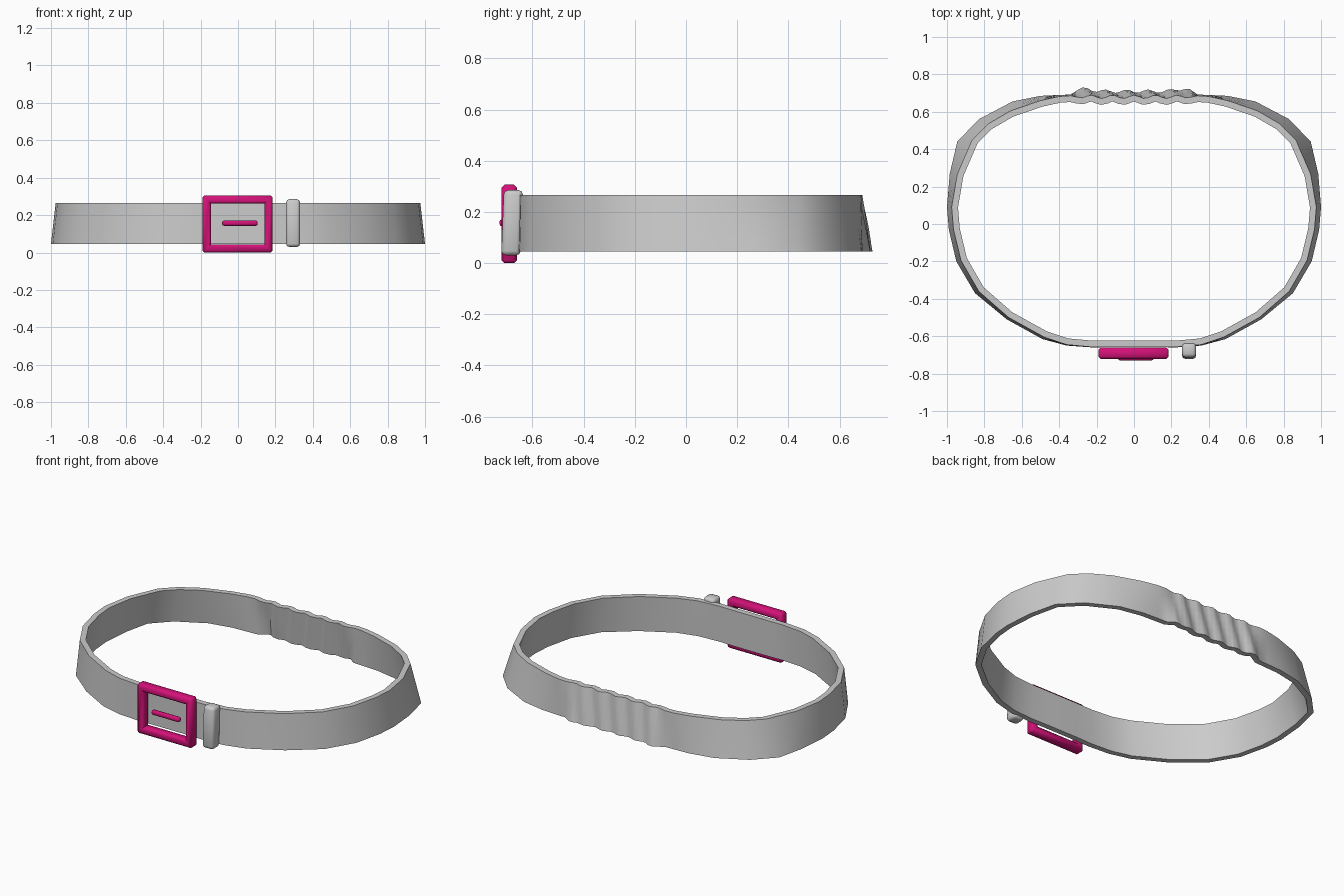
import bpy, bmesh, math
from mathutils import Vector

if "Cube" in bpy.data.objects:
    bpy.data.objects.remove(bpy.data.objects["Cube"])


def material(name, rgb):
    m = bpy.data.materials.new(name)
    m.diffuse_color = (*rgb, 1)
    m.use_nodes = True
    m.node_tree.nodes["Principled BSDF"].inputs["Base Color"].default_value = m.diffuse_color
    return m


GREY = material("light grey", (0.60, 0.60, 0.60))
PINK = material("magenta", (0.66, 0.006, 0.19))


def finish(bm, name, mat, angle=40):
    bmesh.ops.recalc_face_normals(bm, faces=bm.faces)
    me = bpy.data.meshes.new(name)
    bm.to_mesh(me)
    bm.free()
    ob = bpy.data.objects.new(name, me)
    bpy.context.collection.objects.link(ob)
    me.materials.append(mat)
    bpy.ops.object.select_all(action='DESELECT')
    ob.select_set(True)
    bpy.context.view_layer.objects.active = ob
    bpy.ops.object.shade_smooth_by_angle(angle=math.radians(angle))
    return ob


# Strap: half outline from front to back, (x, y) at the bottom and top edges
Z0, Z1, THICK, LEVELS = 0.045, 0.265, 0.034, 6
HALF = [
    (0.10, -0.657, 0.10, -0.657), (0.22, -0.660, 0.22, -0.658),
    (0.36, -0.650, 0.36, -0.645), (0.49, -0.615, 0.48, -0.605),
    (0.68, -0.510, 0.67, -0.500), (0.85, -0.370, 0.83, -0.360),
    (0.95, -0.200, 0.925, -0.195), (0.99, -0.030, 0.965, -0.030),
    (1.00, 0.090, 0.975, 0.090), (0.985, 0.270, 0.945, 0.265),
    (0.945, 0.440, 0.865, 0.450), (0.83, 0.560, 0.78, 0.535),
    (0.65, 0.655, 0.66, 0.605), (0.50, 0.685, 0.50, 0.660),
    (0.40, 0.690, 0.40, 0.682), (0.34, 0.692, 0.34, 0.686)]


def back_row(t):
    # gathered folds at the back, slanting with height
    pts = []
    for i in range(12, -13, -1):
        x = i * 0.025
        edge = math.exp(-((abs(x) - 0.26) / 0.05) ** 2)
        y = 0.710 * (1 - t) + 0.680 * t + 0.014 * edge * (1 - t)
        y += 0.009 * math.cos(2 * math.pi * x / 0.115 + 2.2 * (1 - t)) * min(1, (0.32 - abs(x)) / 0.06)
        pts.append(Vector((x, y)))
    return pts


def ring(t):
    right = [Vector((a, b)).lerp(Vector((c, d)), t) for a, b, c, d in HALF]
    left = [Vector((-p.x, p.y)) for p in reversed(right)]
    return right + back_row(t) + left


def inset(pts):
    out = []
    for i, p in enumerate(pts):
        d = (pts[(i + 1) % len(pts)] - pts[i - 1]).normalized()
        out.append(p + Vector((-d.y, d.x)) * THICK)
    return out


bm = bmesh.new()
outer, inner = [], []
for k in range(LEVELS):
    t = k / (LEVELS - 1)
    z = Z0 + (Z1 - Z0) * t
    o = ring(t)
    outer.append([bm.verts.new((p.x, p.y, z)) for p in o])
    inner.append([bm.verts.new((p.x, p.y, z)) for p in inset(o)])
loop = outer + inner[::-1]
n = len(loop[0])
for a, b in zip(loop, loop[1:] + loop[:1]):
    for i in range(n):
        j = (i + 1) % n
        bm.faces.new((a[i], a[j], b[j], b[i]))
finish(bm, "strap", GREY)


# Buckle: an octagonal cross-section swept around a rectangle
bm = bmesh.new()
CX, CZ, Y0, Y1, W, C = -0.002, 0.153, -0.722, -0.660, 0.044, 0.012
HX, HZ = 0.187, 0.153
section = [(0, Y0 + C), (0, Y1 - C), (C, Y1), (W - C, Y1),
           (W, Y1 - C), (W, Y0 + C), (W - C, Y0), (C, Y0)]
rows = []
for sx, sz in ((-1, -1), (1, -1), (1, 1), (-1, 1)):
    rows.append([bm.verts.new((CX + sx * (HX - d), y, CZ + sz * (HZ - d))) for d, y in section])
for a, b in zip(rows, rows[1:] + rows[:1]):
    for i in range(8):
        j = (i + 1) % 8
        bm.faces.new((a[i], a[j], b[j], b[i]))
# soften the four outer corners
corner = [e for e in bm.edges if all(v.co.y in (r[0].co.y, r[1].co.y) for v in e.verts for r in rows[:1])
          and abs(e.verts[0].co.x - e.verts[1].co.x) < 1e-5
          and abs(e.verts[0].co.z - e.verts[1].co.z) < 1e-5
          and abs(abs(e.verts[0].co.x - CX) - HX) < 1e-5]
bmesh.ops.bevel(bm, geom=corner, offset=0.010, segments=1, affect='EDGES')
finish(bm, "buckle_frame", PINK, 50)


def soft_box(name, lo, hi, bevel, mat, lean=0.0):
    lo, hi = Vector(lo), Vector(hi)
    mid, size = (lo + hi) / 2, hi - lo
    bm = bmesh.new()
    bmesh.ops.create_cube(bm, size=1)
    for v in bm.verts:
        v.co = Vector(v.co[i] * size[i] + mid[i] for i in range(3))
    bmesh.ops.bevel(bm, geom=list(bm.edges), offset=bevel, segments=2, profile=0.5, affect='EDGES')
    for v in bm.verts:
        v.co.y += lean * (v.co.z - mid.z)
    return finish(bm, name, mat, 50)


# Prong in the buckle, and the keeper loop beside it
soft_box("buckle_prong", (-0.085, -0.729, 0.143), (0.105, -0.700, 0.171), 0.010, PINK)
soft_box("keeper_loop", (0.257, -0.717, 0.030), (0.332, -0.642, 0.285), 0.017, GREY, 0.04)
